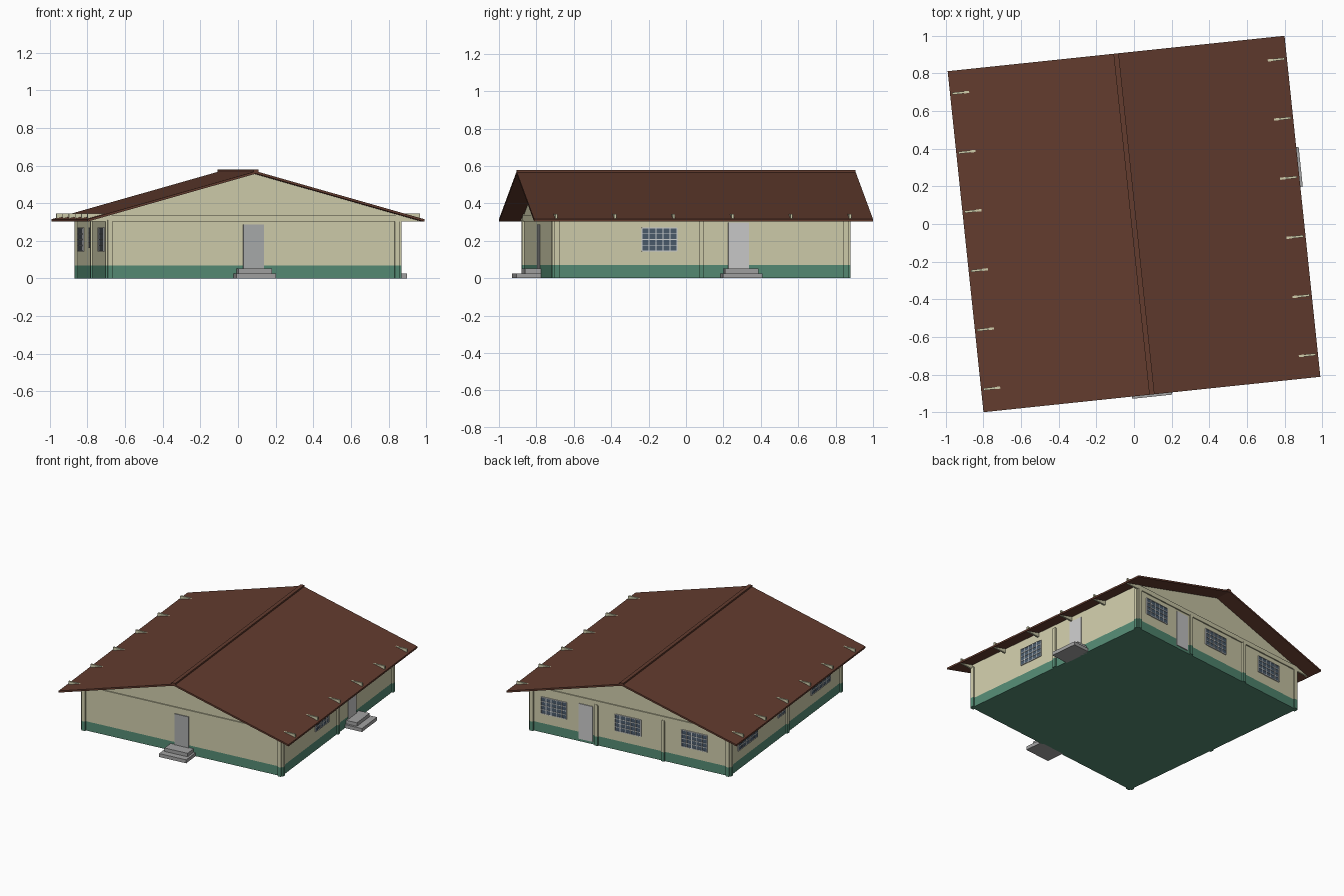
import bpy, bmesh
from math import radians
from mathutils import Matrix, Vector

if "Cube" in bpy.data.objects:
    bpy.data.objects.remove(bpy.data.objects["Cube"])

TURN = Matrix.Rotation(radians(6), 4, 'Z')   # the house stands slightly turned
HX, HY = 0.78, 0.79                          # wall half sizes
EAVE_X, GABLE_Y = 0.90, 0.911                # roof half sizes
EAVE_Z, RIDGE_Z, THICK = 0.315, 0.57, 0.013
BAND = 0.07                                  # height of the painted base
SLOPE = (RIDGE_Z - EAVE_Z) / EAVE_X


def material(name, r, g, b):
    m = bpy.data.materials.new(name)
    m.use_nodes = True
    m.diffuse_color = (r, g, b, 1)
    m.node_tree.nodes["Principled BSDF"].inputs["Base Color"].default_value = (r, g, b, 1)
    return m


CREAM = material("cream_plaster", .63, .61, .41)
GREEN = material("green_paint", .09, .26, .175)
ROOF = material("brown_roof", .125, .045, .028)
PALE = material("pale_grey_door", .6, .6, .6)
GREY = material("mid_grey_door", .4, .41, .41)
STONE = material("concrete", .36, .36, .36)
GLASS = material("dark_glass", .07, .105, .15)
WHITE = material("white_bars", .62, .64, .64)


def finish(name, bm, mat):
    bmesh.ops.recalc_face_normals(bm, faces=bm.faces)
    bm.transform(TURN)
    mesh = bpy.data.meshes.new(name)
    bm.to_mesh(mesh)
    bm.free()
    mesh.materials.append(mat)
    ob = bpy.data.objects.new(name, mesh)
    bpy.context.collection.objects.link(ob)
    return ob


def boxes(name, mat, items, angle=0):
    """Boxes given as (x0, x1, y0, y1, z0, z1), turned about z to a side."""
    bm = bmesh.new()
    for x0, x1, y0, y1, z0, z1 in items:
        m = Matrix.Translation(((x0 + x1) / 2, (y0 + y1) / 2, (z0 + z1) / 2))
        m = m @ Matrix.Diagonal((x1 - x0, y1 - y0, z1 - z0, 1))
        bmesh.ops.create_cube(bm, size=1, matrix=Matrix.Rotation(radians(angle), 4, 'Z') @ m)
    return finish(name, bm, mat)


def prism(name, mat, profile, half):
    """Closed x-z profile extruded along y."""
    bm = bmesh.new()
    face = bm.faces.new([bm.verts.new((x, -half, z)) for x, z in profile])
    new = bmesh.ops.extrude_face_region(bm, geom=[face])["geom"]
    bmesh.ops.translate(bm, vec=Vector((0, 2 * half, 0)),
                        verts=[v for v in new if isinstance(v, bmesh.types.BMVert)])
    return finish(name, bm, mat)


# Sides: turn angle and distance of the wall from the centre
SIDES = {"front": (0, HY), "right": (90, HX), "back": (180, HY), "left": (270, HX)}


def window(name, side, u, width, z0=.145, z1=.268, cols=5, rows=4):
    angle, d = SIDES[side]
    a, b, bar = u - width / 2, u + width / 2, .0025
    boxes(name + "_glass", GLASS, [(a, b, -d - .004, -d + .005, z0, z1)], angle)
    bars = []
    for i in range(cols + 1):
        x = a + width * i / cols
        bars.append((x - bar, x + bar, -d - .007, -d, z0, z1))
    for i in range(rows + 1):
        z = z0 + (z1 - z0) * i / rows
        bars.append((a, b, -d - .007, -d, z - bar, z + bar))
    boxes(name + "_bars", WHITE, bars, angle)


def door(name, side, u, z0, z1, mat):
    angle, d = SIDES[side]
    boxes(name, mat, [(u - .055, u + .055, -d - .006, -d + .005, z0, z1)], angle)


def steps(name, side, u):
    angle, d = SIDES[side]
    boxes(name, STONE, [(u - .106, u + .106, -d - .133, -d + .01, 0, .026),
                        (u - .09, u + .09, -d - .085, -d + .01, .026, .052)], angle)


def posts(name, side, places, width=.026):
    angle, d = SIDES[side]
    for part, mat, z0, z1 in (("base", GREEN, 0, BAND), ("shaft", CREAM, BAND, .31)):
        boxes(name + "_" + part, mat,
              [(u - width / 2, u + width / 2, -d - .012, -d + .01, z0, z1) for u in places], angle)


# Walls with a painted base and gables up to the roof
wall_z = EAVE_Z - THICK + (EAVE_X - HX) * SLOPE
boxes("wall_base", GREEN, [(-HX, HX, -HY, HY, 0, BAND)])
prism("walls", CREAM, [(-HX, BAND), (HX, BAND), (HX, wall_z),
                       (0, RIDGE_Z - THICK), (-HX, wall_z)], HY)

# Roof slab and ridge cap
prism("roof", ROOF, [(-EAVE_X, EAVE_Z - THICK), (-EAVE_X, EAVE_Z), (0, RIDGE_Z),
                     (EAVE_X, EAVE_Z), (EAVE_X, EAVE_Z - THICK), (0, RIDGE_Z - THICK)], GABLE_Y)
prism("ridge_cap", ROOF, [(-.014, RIDGE_Z - .008), (-.014, RIDGE_Z + .008),
                          (.014, RIDGE_Z + .008), (.014, RIDGE_Z - .008)], GABLE_Y)

# Rafter ends breaking through the eaves
rafters = []
for i in range(6):
    y = -.79 + i * .316
    for s in (-1, 1):
        x0, x1 = sorted((s * .76, s * .888))
        rafters.append((x0, x1, y - .006, y + .006, .304, .344))
boxes("rafter_ends", CREAM, rafters)

# Tie beams across the gables
for side in ("front", "back"):
    boxes(side + "_tie_beam", CREAM, [(-HX, HX, -HY - .008, -HY + .01, .304, .338)], SIDES[side][0])

# Posts
posts("back_posts", "back", [-.767, -.26, .26, .767])
posts("left_posts", "left", [-.777, .02, .777])
posts("right_posts", "right", [-.777, 0, .777])
posts("front_posts", "front", [-.767, .767])

# Doors and steps
door("front_door", "front", 0, .05, .286, GREY)
steps("front_steps", "front", 0)
door("right_door", "right", .2, .05, .298, PALE)
steps("right_steps", "right", .21)
door("back_door", "back", -.345, .02, .286, PALE)

# Windows
window("right_window", "right", -.225, .19)
for i, u in enumerate((-.595, -.015, .505)):
    window("back_window_%d" % (i + 1), "back", u, .2)
for i, u in enumerate((-.54, .49)):
    window("left_window_%d" % (i + 1), "left", u, .27)
window("left_small_window", "left", -.06, .1, z0=.165, cols=2)
